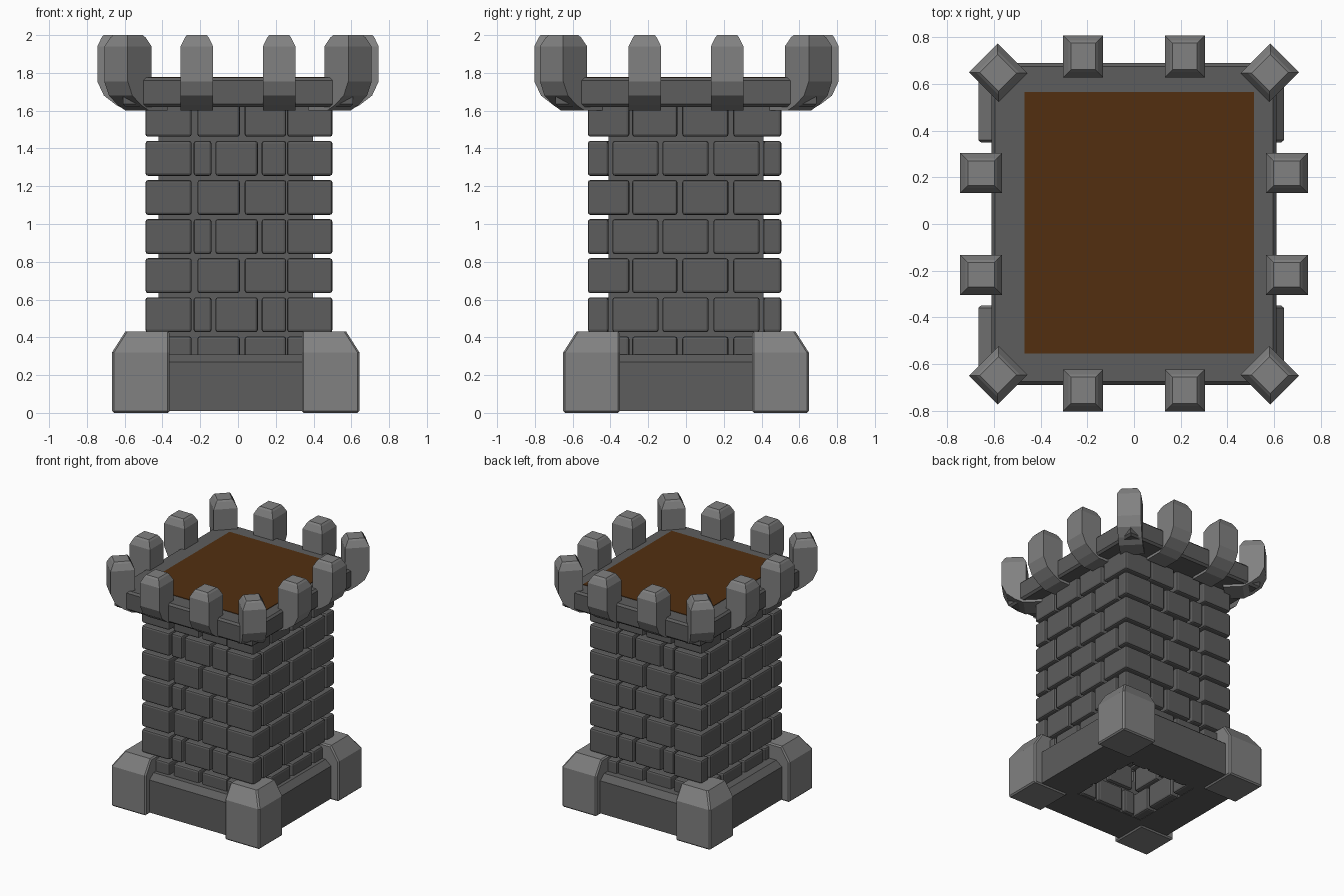
import bpy, bmesh, math
from mathutils import Matrix, Vector

cube = bpy.data.objects.get("Cube")
if cube:
    bpy.data.objects.remove(cube, do_unlink=True)


def material(name, rgb):
    m = bpy.data.materials.new(name)
    m.use_nodes = True
    m.diffuse_color = (*rgb, 1)
    m.node_tree.nodes["Principled BSDF"].inputs["Base Color"].default_value = (*rgb, 1)
    return m


DARK = material("dark stone", (0.11, 0.11, 0.11))
LIGHT = material("light stone", (0.22, 0.22, 0.22))
WOOD = material("brown floor", (0.085, 0.028, 0.005))


def finish(name, bm, mat):
    bmesh.ops.recalc_face_normals(bm, faces=bm.faces)
    mesh = bpy.data.meshes.new(name)
    bm.to_mesh(mesh)
    bm.free()
    mesh.materials.append(mat)
    ob = bpy.data.objects.new(name, mesh)
    bpy.context.scene.collection.objects.link(ob)
    return ob


def loft(bm, rects, ring=False):
    """Join stacked rectangles (x0, x1, y0, y1, z); ring closes the tube onto itself."""
    loops = [[bm.verts.new(c) for c in ((a, e, z), (b, e, z), (b, f, z), (a, f, z))]
             for a, b, e, f, z in rects]
    pairs = list(zip(loops, loops[1:]))
    if ring:
        pairs.append((loops[-1], loops[0]))
    else:
        bm.faces.new(loops[0])
        bm.faces.new(loops[-1])
    for lo, hi in pairs:
        for i in range(4):
            j = (i + 1) % 4
            bm.faces.new((lo[i], lo[j], hi[j], hi[i]))


def bevel_object(ob, width, segments=1):
    mod = ob.modifiers.new("bevel", "BEVEL")
    mod.width = width
    mod.segments = segments
    mod.limit_method = "ANGLE"
    mod.angle_limit = math.radians(60)


def centred(hx, hy, z, cx=-0.012):
    return (cx - hx, cx + hx, -hy, hy, z)


# Plinth: hollow, with a sloped top edge
bm = bmesh.new()
loft(bm, [centred(0.59, 0.6, 0.01), centred(0.59, 0.6, 0.27), centred(0.54, 0.55, 0.31),
          centred(0.3, 0.3, 0.31), centred(0.3, 0.3, 0.01)], ring=True)
finish("plinth", bm, DARK)

# Plinth corner blocks, chamfered on the two outer sides
for sx, xname in ((-1, "right"), (1, "left")):
    for sy, yname in ((-1, "front"), (1, "back")):
        bm = bmesh.new()
        rects = []
        for cut, z in ((0, 0), (0, 0.32), (0.07, 0.43)):
            xs = sorted((sx * 0.35 - 0.012, sx * (0.655 - cut) - 0.012))
            ys = sorted((sy * 0.35, sy * (0.65 - cut)))
            rects.append((*xs, *ys, z))
        loft(bm, rects)
        bevel_object(finish(f"corner_block_{yname}_{xname}", bm, LIGHT), 0.01)

# Hollow mortar core
bm = bmesh.new()
loft(bm, [centred(0.41, 0.41, 0.02), centred(0.41, 0.41, 1.7),
          centred(0.33, 0.33, 1.7), centred(0.33, 0.33, 0.02)], ring=True)
finish("mortar_core", bm, DARK)

# Brick courses: side walls own the corners, front and back fill between
SIDE = [[(-0.52, -0.41), (-0.39, -0.145), (-0.125, 0.12), (0.145, 0.39), (0.41, 0.505)],
        [(-0.52, -0.3), (-0.285, -0.045), (-0.02, 0.225), (0.25, 0.505)]]
FRONT = [[(-0.235, -0.14), (-0.12, 0.105), (0.125, 0.255)],
         [(-0.215, 0.01), (0.035, 0.255)]]
bm = bmesh.new()
for course in range(8):
    z0 = 0.013 + 0.207 * course
    z1 = z0 + 0.185
    for y0, y1 in SIDE[course % 2]:
        for x0, x1 in ((-0.49, -0.245), (0.26, 0.5)):
            loft(bm, [(x0, x1, y0, y1, z0), (x0, x1, y0, y1, z1)])
    for x0, x1 in FRONT[course % 2]:
        for y0, y1 in ((-0.51, -0.27), (0.27, 0.495)):
            loft(bm, [(x0, x1, y0, y1, z0), (x0, x1, y0, y1, z1)])
bevel_object(finish("bricks", bm, DARK), 0.014, 2)

# Parapet slab and the floor laid on it
bm = bmesh.new()
loft(bm, [centred(hx, hy, z, 0) for hx, hy, z in
          ((0.595, 0.675, 1.62), (0.61, 0.69, 1.635), (0.61, 0.69, 1.76), (0.595, 0.675, 1.775))])
finish("parapet", bm, DARK)
bm = bmesh.new()
loft(bm, [(-0.47, 0.515, -0.555, 0.565, z) for z in (1.772, 1.779)])
finish("floor", bm, WOOD)

# Merlon side profile: distance from outer face, height
PROFILE = [(-0.3, 1.6), (-0.16, 1.6), (-0.1, 1.63), (-0.035, 1.68), (0, 1.755),
           (0, 1.94), (-0.18, 1.94), (-0.18, 1.7), (-0.3, 1.7)]


def merlon(name, x, y, angle, width=0.172):
    bm = bmesh.new()
    face = bm.faces.new([bm.verts.new((u, -width / 2, z)) for u, z in PROFILE])
    new = bmesh.ops.extrude_face_region(bm, geom=[face])["geom"]
    bmesh.ops.translate(bm, vec=(0, width, 0),
                        verts=[g for g in new if isinstance(g, bmesh.types.BMVert)])
    bmesh.ops.recalc_face_normals(bm, faces=bm.faces)
    # Two-step tapered cap
    top = max(bm.faces, key=lambda f: f.calc_center_median().z)
    for inset, rise in ((0.032, 0.047), (0.015, 0.013)):
        bmesh.ops.inset_region(bm, faces=[top], thickness=inset, depth=0)
        bmesh.ops.translate(bm, vec=(0, 0, rise), verts=list(top.verts))
    bm.transform(Matrix.Translation(Vector((x, y, 0))) @ Matrix.Rotation(angle, 4, "Z"))
    finish(name, bm, LIGHT)


for s, xname in ((-1, "right"), (1, "left")):
    merlon(f"merlon_front_{xname}", s * 0.218, -0.803, -math.pi / 2)
    merlon(f"merlon_back_{xname}", s * 0.218, 0.808, math.pi / 2)
    side_angle = 0 if s > 0 else math.pi
    for t, yname in ((-1, "front"), (1, "back")):
        merlon(f"merlon_{xname}_{yname}", s * 0.745, t * 0.218, side_angle)
        merlon(f"merlon_corner_{yname}_{xname}", s * 0.646, t * 0.712, math.atan2(t, s), 0.175)
